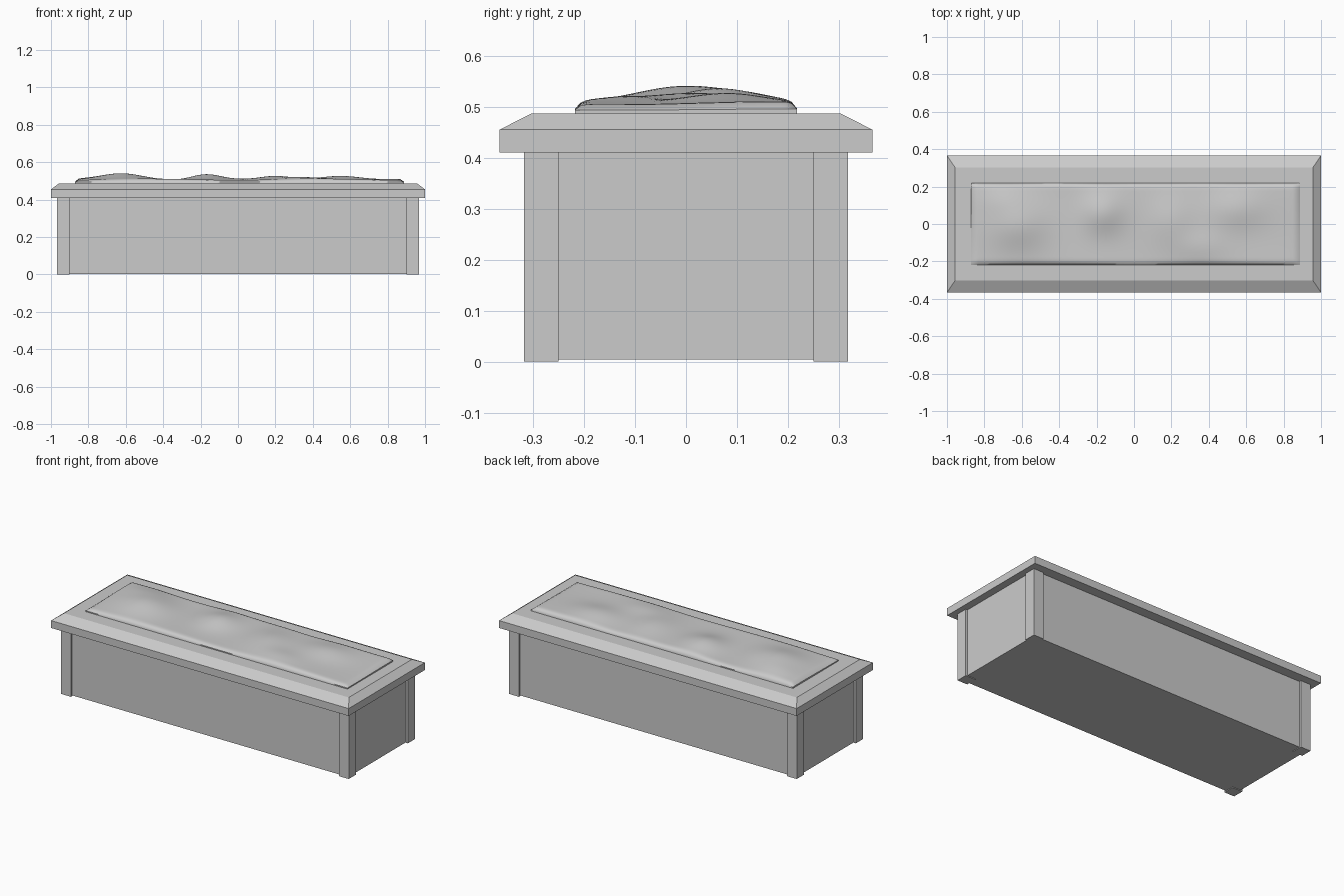
import bpy, bmesh, math

if "Cube" in bpy.data.objects:
    bpy.data.objects.remove(bpy.data.objects["Cube"])


def finish(name, bm):
    bmesh.ops.recalc_face_normals(bm, faces=bm.faces)
    mesh = bpy.data.meshes.new(name)
    bm.to_mesh(mesh)
    bm.free()
    ob = bpy.data.objects.new(name, mesh)
    bpy.context.collection.objects.link(ob)
    return ob


def box(name, x0, x1, y0, y1, z0, z1):
    bm = bmesh.new()
    bmesh.ops.create_cube(bm, size=1)
    for v in bm.verts:
        v.co = ((x0 + x1) / 2 + v.co.x * (x1 - x0),
                (y0 + y1) / 2 + v.co.y * (y1 - y0),
                (z0 + z1) / 2 + v.co.z * (z1 - z0))
    return finish(name, bm)


# Main chest
box("chest_body", -0.955, 0.955, -0.306, 0.306, 0.004, 0.41)

# Corner posts, slightly proud of the body
for sx, nx in ((-1, "left"), (1, "right")):
    for sy, ny in ((-1, "front"), (1, "back")):
        xs = sorted((sx * 0.90, sx * 0.967))
        ys = sorted((sy * 0.25, sy * 0.318))
        box(f"{ny}_{nx}_post", *xs, *ys, 0, 0.41)

# Lid slab with a sloped upper edge
bm = bmesh.new()
rings = []
for hx, hy, z in ((1, 0.366, 0.41), (1, 0.366, 0.455), (0.957, 0.303, 0.487)):
    rings.append([bm.verts.new((sx * hx, sy * hy, z))
                  for sx, sy in ((-1, -1), (1, -1), (1, 1), (-1, 1))])
for a, b in zip(rings, rings[1:]):
    for i in range(4):
        j = (i + 1) % 4
        bm.faces.new((a[i], a[j], b[j], b[i]))
bm.faces.new(rings[0])
bm.faces.new(rings[-1])
finish("lid", bm)

# Uneven soft mound lying on the lid: (x, y, x radius, y radius, height)
BUMPS = ((-0.62, 0.0, 0.15, 0.13, 0.030), (-0.17, 0.06, 0.11, 0.11, 0.030),
         (0.20, 0.02, 0.11, 0.13, 0.016), (0.55, 0.08, 0.15, 0.11, 0.022),
         (-0.70, 0.13, 0.12, 0.08, 0.010), (0.35, -0.12, 0.13, 0.08, 0.009))


def mound_height(x, y):
    z = 0.508 + 0.003 * math.sin(7 * x + 9 * y)
    for bx, by, rx, ry, h in BUMPS:
        z += h * math.exp(-((x - bx) / rx) ** 2 - ((y - by) / ry) ** 2)
    return z


bm = bmesh.new()
bmesh.ops.create_grid(bm, x_segments=88, y_segments=40, size=1)
for v in bm.verts:
    x, y = 0.008 + v.co.x * 0.88, v.co.y * 0.218
    edge = min(0.88 * (1 - abs(v.co.x)), 0.218 * (1 - abs(v.co.y)))
    t = min(1, edge / 0.035)
    rise = 0.35 + 0.65 * math.sqrt(max(0, 1 - (1 - t) ** 2))
    v.co = (x, y, 0.487 + (mound_height(x, y) - 0.487) * rise)
# Skirt down to the lid
border = [e for e in bm.edges if e.is_boundary]
skirt = bmesh.ops.extrude_edge_only(bm, edges=border)
for v in skirt["geom"]:
    if isinstance(v, bmesh.types.BMVert):
        v.co.z = 0.484
mound = finish("soft_mound", bm)
bpy.context.view_layer.objects.active = mound
mound.select_set(True)
bpy.ops.object.shade_smooth_by_angle(angle=math.radians(50))
